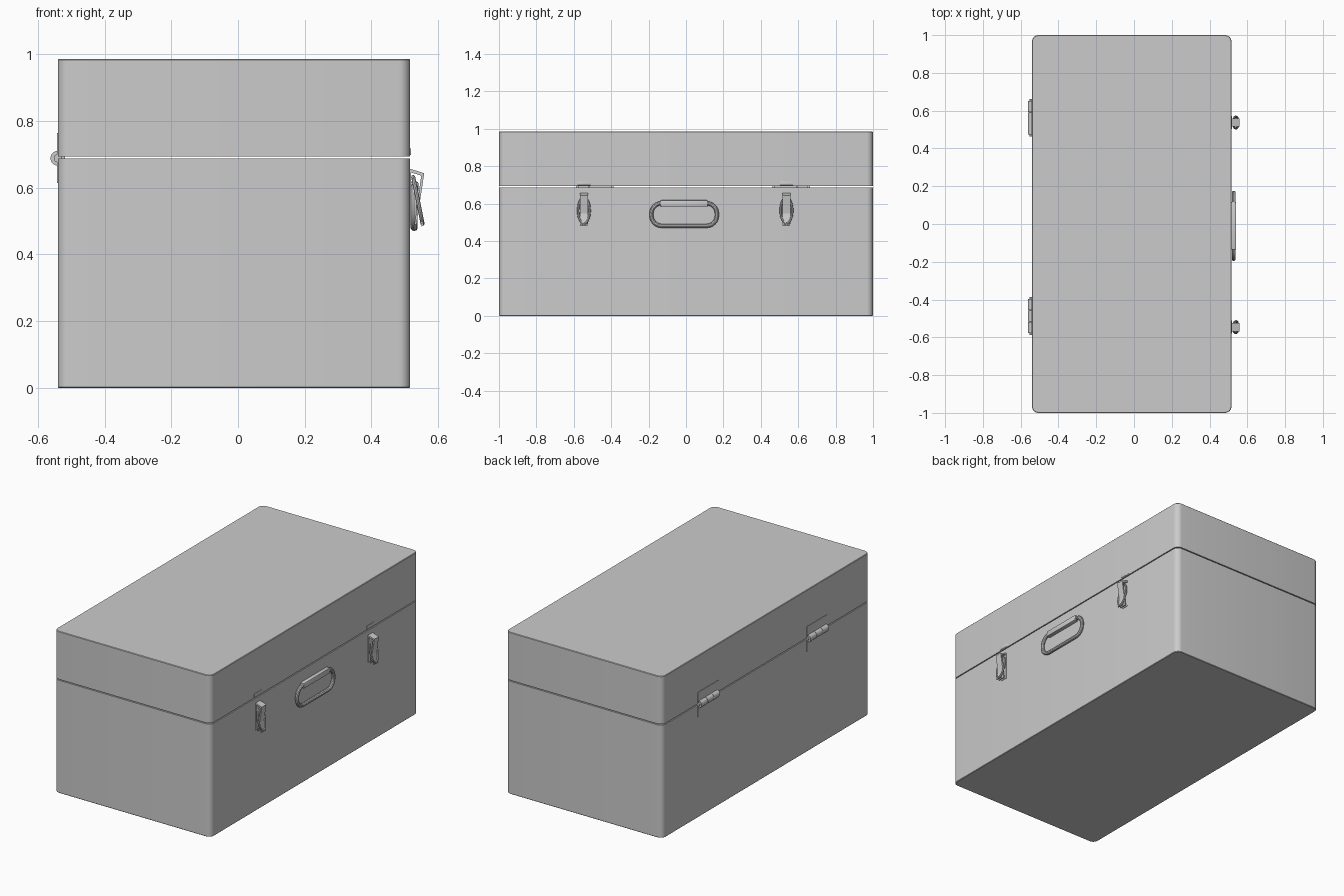
import bpy, bmesh
from math import sin, cos, pi
from mathutils import Vector

if "Cube" in bpy.data.objects:
    bpy.data.objects.remove(bpy.data.objects["Cube"])

X0, X1 = -0.54, 0.516


def finish(bm, name, smooth=True):
    bmesh.ops.recalc_face_normals(bm, faces=bm.faces)
    mesh = bpy.data.meshes.new(name)
    bm.to_mesh(mesh)
    bm.free()
    ob = bpy.data.objects.new(name, mesh)
    bpy.context.collection.objects.link(ob)
    if smooth:
        bpy.ops.object.select_all(action='DESELECT')
        ob.select_set(True)
        bpy.context.view_layer.objects.active = ob
        bpy.ops.object.shade_smooth_by_angle(angle=0.6)
    return ob


def rounded_rect(a0, a1, b0, b1, r, n=6):
    pts = []
    corners = [(a1 - r, b1 - r), (a0 + r, b1 - r), (a0 + r, b0 + r), (a1 - r, b0 + r)]
    for k, (a, b) in enumerate(corners):
        for i in range(n + 1):
            t = (k + i / n) * pi / 2
            pts.append((a + r * cos(t), b + r * sin(t)))
    return pts


def shell(name, rings):
    """Loft rounded rectangles given as (inset, height), closed at both ends."""
    bm = bmesh.new()
    loops = []
    for d, z in rings:
        pts = rounded_rect(X0 + d, X1 - d, -1 + d, 1 - d, 0.034 - d)
        loops.append([bm.verts.new((x, y, z)) for x, y in pts])
    for a, b in zip(loops, loops[1:]):
        for i in range(len(a)):
            j = (i + 1) % len(a)
            bm.faces.new((a[i], a[j], b[j], b[i]))
    bm.faces.new(loops[0])
    bm.faces.new(loops[-1])
    return finish(bm, name)


def box(name, lo, hi, bevel=0.0):
    bm = bmesh.new()
    bmesh.ops.create_cube(bm, size=1)
    for v in bm.verts:
        v.co = [l + (c + 0.5) * (h - l) for c, l, h in zip(v.co, lo, hi)]
    if bevel:
        bmesh.ops.bevel(bm, geom=bm.edges[:], offset=bevel, segments=2, affect='EDGES', profile=0.5)
    return finish(bm, name)


def prism(name, profile, y0, y1):
    """Extrude an (x, z) profile along y."""
    bm = bmesh.new()
    face = bm.faces.new([bm.verts.new((x, y0, z)) for x, z in profile])
    res = bmesh.ops.extrude_face_region(bm, geom=[face])
    for v in res['geom']:
        if isinstance(v, bmesh.types.BMVert):
            v.co.y = y1
    return finish(bm, name)


def ring(name, path, radius, sides=10):
    """Closed tube along a loop of points."""
    bm = bmesh.new()
    pts = [Vector(p) for p in path]
    n = len(pts)
    normal = (pts[n // 4] - pts[0]).cross(pts[n // 2] - pts[0]).normalized()
    loops = []
    for i, p in enumerate(pts):
        side = (pts[(i + 1) % n] - pts[i - 1]).normalized().cross(normal)
        loops.append([bm.verts.new(p + radius * (side * cos(2 * pi * k / sides) + normal * sin(2 * pi * k / sides)))
                      for k in range(sides)])
    for i in range(n):
        a, b = loops[i], loops[(i + 1) % n]
        for k in range(sides):
            m = (k + 1) % sides
            bm.faces.new((a[k], a[m], b[m], b[k]))
    return finish(bm, name)


def barrel(name, x, z, r, y0, y1):
    pts = [(x + r * cos(2 * pi * i / 20), z + r * sin(2 * pi * i / 20)) for i in range(20)]
    return prism(name, pts, y0, y1)


# Hollow base and lid with a narrow gap between them
W = 0.012
shell("base", [(0.003, 0), (0, 0.003), (0, 0.687), (W, 0.687), (W, W)])
shell("lid", [(0.003, 0.985), (0, 0.982), (0, 0.693), (W, 0.693), (W, 0.985 - W)])

# Hinges on the back long side
for tag, y in (("a", -0.487), ("b", 0.562)):
    box(f"hinge_leaf_upper_{tag}", (X0 - 0.003, y - 0.1, 0.695), (X0 + 0.002, y + 0.1, 0.763))
    box(f"hinge_leaf_lower_{tag}", (X0 - 0.003, y - 0.1, 0.614), (X0 + 0.002, y + 0.1, 0.685))
    for i in range(3):
        s = y - 0.09 + i * 0.06
        barrel(f"hinge_knuckle_{tag}{i}", X0, 0.688, 0.022, s + 0.001, s + 0.059)
    barrel(f"hinge_pin_{tag}", X0, 0.688, 0.012, y - 0.1, y + 0.1)

# Latches: bent strip, crossing oval wire loop, lever and lid catch
for tag, y in (("a", -0.546), ("b", 0.537)):
    prism(f"latch_strip_{tag}",
          [(X1 - 0.002, 0.657), (0.558, 0.643), (0.535, 0.49), (0.529, 0.49),
           (0.549, 0.636), (X1 - 0.002, 0.647)], y - 0.022, y + 0.022)
    prism(f"latch_lever_{tag}",
          [(0.522, 0.627), (0.528, 0.627), (0.556, 0.486), (0.550, 0.484)], y - 0.02, y + 0.02)
    loop = []
    for i in range(32):
        t = 2 * pi * i / 32
        z = 0.07 * sin(t)
        loop.append((0.539 - 0.2 * z, y + 0.031 * cos(t), 0.562 + z))
    ring(f"latch_loop_{tag}", loop, 0.006, 8)
    box(f"latch_plate_{tag}", (X1 - 0.002, y - 0.022, 0.49), (X1 + 0.003, y + 0.022, 0.65))
    box(f"lid_catch_{tag}", (X1 - 0.008, y - 0.035, 0.698), (X1 + 0.002, y + 0.035, 0.718), 0.001)

# Carrying handle with its holder
ring("handle", [(0.528, y, z) for y, z in rounded_rect(-0.185, 0.165, 0.481, 0.602, 0.055)], 0.011)
box("handle_holder", (X1 - 0.002, -0.137, 0.584), (0.541, 0.117, 0.618), 0.006)
